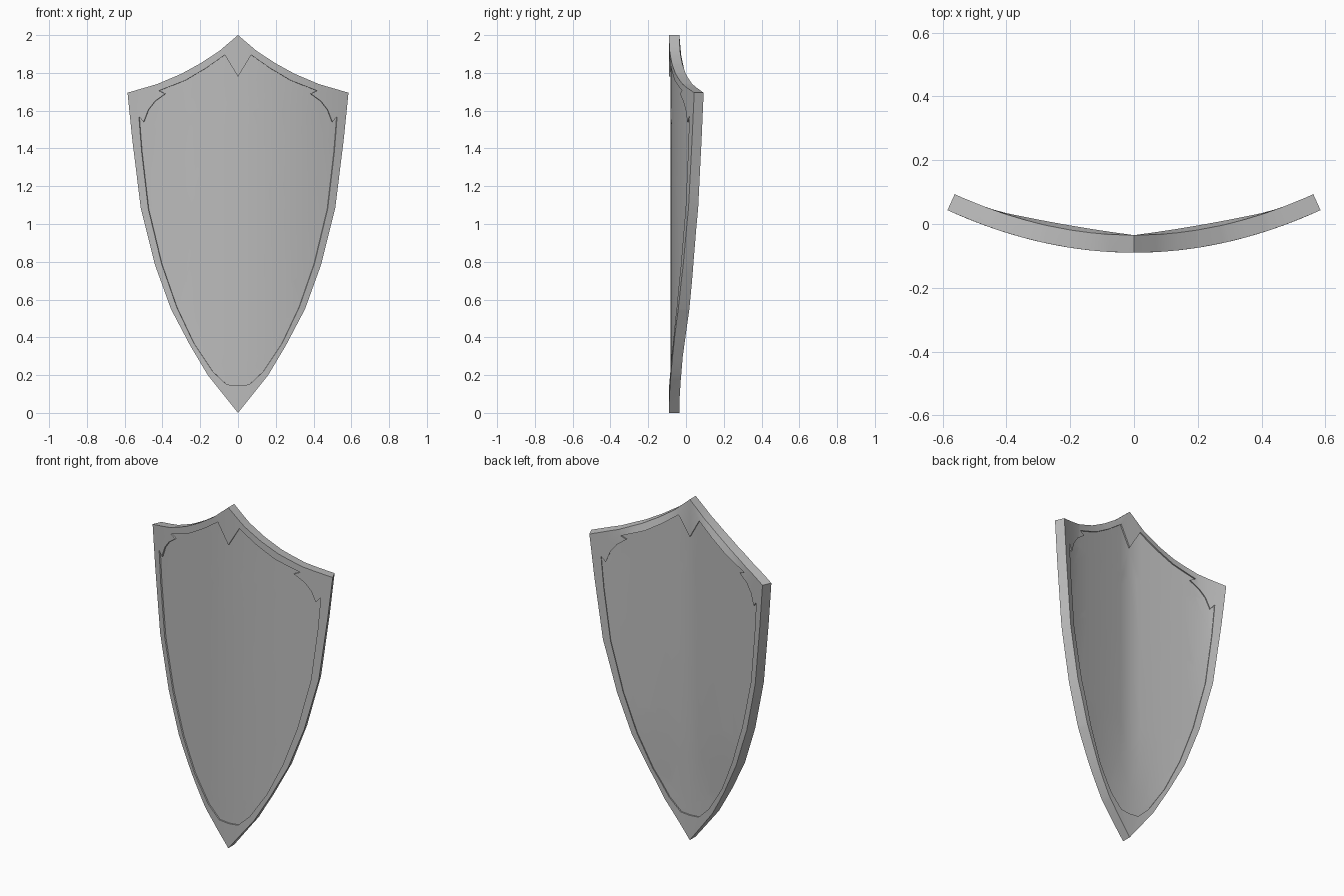
import bpy, bmesh
from mathutils import Vector

if "Cube" in bpy.data.objects:
    bpy.data.objects.remove(bpy.data.objects["Cube"])

THICK = 0.055

# Half outlines (x, z), from the top centre down to the bottom centre
TOP = [(0, 2), (0.1, 1.915), (0.2, 1.85), (0.3, 1.795), (0.43, 1.74), (0.585, 1.695)]
OUTER = TOP + [(0.56, 1.45), (0.515, 1.085), (0.44, 0.785), (0.355, 0.55),
               (0.255, 0.36), (0.16, 0.2), (0, 0)]
INNER = [(0, 1.78), (0.07, 1.895), (0.17, 1.825), (0.28, 1.76), (0.42, 1.705),
         (0.385, 1.69), (0.44, 1.65), (0.475, 1.605), (0.5, 1.54), (0.525, 1.57),
         (0.51, 1.38), (0.475, 1.08), (0.405, 0.79), (0.325, 0.56),
         (0.235, 0.37), (0.135, 0.22), (0.06, 0.15), (0, 0.145)]

steel = bpy.data.materials.new("steel_grey")
steel.use_nodes = True
colour = (0.5, 0.5, 0.5, 1)
steel.diffuse_color = colour
steel.node_tree.nodes["Principled BSDF"].inputs["Base Color"].default_value = colour


def clamp(v):
    return max(0.0, min(1.0, v))


def top_height(x):
    for (x0, z0), (x1, z1) in zip(TOP, TOP[1:]):
        if x <= x1:
            return z0 + (z1 - z0) * (x - x0) / (x1 - x0)
    return TOP[-1][1]


def bend(co):
    """Wrap a flat point around the shield's curve, thickening the back's middle."""
    u, depth, z = co
    t = clamp(u / 0.45)
    swell = 0.014 * 4 * t * (1 - t) * clamp((top_height(u) - z) / 0.04) * clamp((z - 0.3) / 0.4)
    if depth > THICK / 2:
        depth += swell
    normal = Vector((-0.78 * u, 1, 0)).normalized()
    return Vector((u, -0.09 + 0.39 * u * u, z)) + normal * depth


def curved_plate(name, outline, front, back, keep_sides):
    bm = bmesh.new()
    face = bm.faces.new([bm.verts.new((x, front, z)) for x, z in outline])
    ext = bmesh.ops.extrude_face_region(bm, geom=[face], use_keep_orig=True)
    for v in ext["geom"]:
        if isinstance(v, bmesh.types.BMVert):
            v.co.y = back
    bmesh.ops.recalc_face_normals(bm, faces=bm.faces)
    # Drop the faces on the mirror plane, and the hidden edge of the inset panel
    drop = [f for f in bm.faces if abs(f.normal.y) < 0.5 and
            (not keep_sides or all(abs(v.co.x) < 1e-5 for v in f.verts))]
    bmesh.ops.delete(bm, geom=drop, context='FACES')
    bmesh.ops.triangulate(bm, faces=bm.faces)
    cuts = [((i * 0.07, 0, 0), (1, 0, 0)) for i in range(1, 9)]
    cuts += [((0, 0, z), (0, 0, 1)) for z in (0.3, 0.5, 0.7, 1.2, 1.6)]
    for co, no in cuts:
        bmesh.ops.bisect_plane(bm, geom=bm.verts[:] + bm.edges[:] + bm.faces[:],
                               dist=1e-5, plane_co=co, plane_no=no)
    for v in bm.verts:
        v.co = bend(v.co)
    mesh = bpy.data.meshes.new(name)
    bm.to_mesh(mesh)
    bm.free()
    mesh.materials.append(steel)
    obj = bpy.data.objects.new(name, mesh)
    bpy.context.collection.objects.link(obj)
    mirror = obj.modifiers.new("mirror", 'MIRROR')
    mirror.use_clip = True
    bpy.ops.object.select_all(action='DESELECT')
    obj.select_set(True)
    bpy.context.view_layer.objects.active = obj
    bpy.ops.object.modifier_apply(modifier="mirror")
    bpy.ops.object.shade_smooth_by_angle(angle=0.5)
    return obj


# Raised border, and the panel set into it on both faces
curved_plate("shield_rim", OUTER + INNER[::-1], 0, THICK, True)
curved_plate("shield_panel", INNER, 0.008, THICK - 0.008, False)
